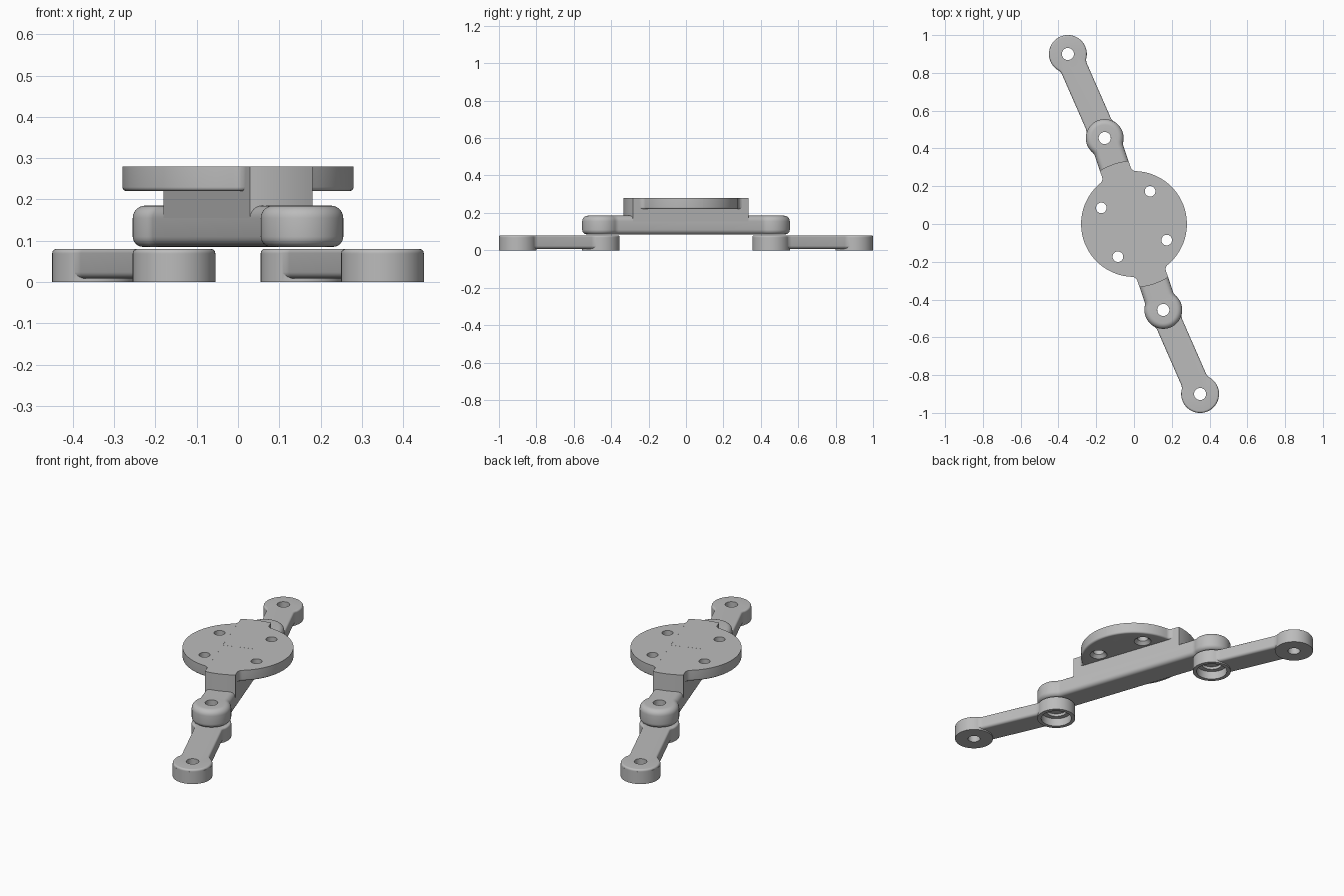
import bpy, bmesh, math
from mathutils import Matrix, Vector

cube = bpy.data.objects.get("Cube")
if cube:
    bpy.data.objects.remove(cube)

grey = bpy.data.materials.new("plain grey")
grey.use_nodes = True
colour = (0.5, 0.5, 0.5, 1)
grey.diffuse_color = colour
grey.node_tree.nodes["Principled BSDF"].inputs["Base Color"].default_value = colour

PIVOT = Vector((0.155, -0.455, 0))
TIP = Vector((0.35, -0.9, 0))
HOLE = 0.032


def arc(cx, cy, r, a, b, n):
    return [(cx + r * math.cos(a + (b - a) * i / n),
             cy + r * math.sin(a + (b - a) * i / n)) for i in range(n + 1)]


def outline(R, r, h, centre, way, start, d):
    """Discs blended by fillets r into a bar of half width h, inset by d."""
    cv = h + r
    cu = math.sqrt((R + r) ** 2 - cv ** 2)
    t = math.atan2(cv, cu)
    q = arc(0, 0, R - d, start, t, 24)
    q += arc(cu, cv, r + d, t + math.pi, 1.5 * math.pi, 8)[1:]
    q = [(centre + way * u, v) for u, v in q]
    back = q[::-1]
    return (q + [(-u, v) for u, v in back] + [(-u, -v) for u, v in q]
            + [(u, -v) for u, v in back])


def rounded(z0, z1, low, high, n=6):
    """Side profile as (inset, z) with rounded lower and upper edges."""
    quarter = [i * math.pi / 2 / n for i in range(n + 1)]
    bottom = [(low * (1 - math.sin(a)), z0 + low * (1 - math.cos(a))) for a in quarter] if low else [(0, z0)]
    top = [(high * (1 - math.cos(a)), z1 - high * (1 - math.sin(a))) for a in quarter] if high else [(0, z1)]
    return bottom + top


def loft(name, shape, profile):
    """Stack inset outlines into a closed solid."""
    bm = bmesh.new()
    rings = [[bm.verts.new((u, v, z)) for u, v in shape(d)] for d, z in profile]
    for a, b in zip(rings, rings[1:]):
        for i in range(len(a)):
            j = (i + 1) % len(a)
            bm.faces.new((a[i], a[j], b[j], b[i]))
    bm.faces.new(rings[0][::-1])
    bm.faces.new(rings[-1])
    bmesh.ops.remove_doubles(bm, verts=bm.verts, dist=1e-5)
    bmesh.ops.recalc_face_normals(bm, faces=bm.faces)
    mesh = bpy.data.meshes.new(name)
    bm.to_mesh(mesh)
    bm.free()
    mesh.materials.append(grey)
    obj = bpy.data.objects.new(name, mesh)
    bpy.context.collection.objects.link(obj)
    return obj


def post(x, y, r0, r1, z0, z1):
    ring = arc(x, y, 1, 0, 2 * math.pi, 48)[:-1]
    return loft("post", lambda d: [(x + (u - x) * d, y + (v - y) * d) for u, v in ring],
                [(r0, z0), (r1, z1)])


def combine(obj, others, operation):
    for other in others:
        mod = obj.modifiers.new("combine", "BOOLEAN")
        mod.operation, mod.solver, mod.object = operation, "EXACT", other
        bpy.context.view_layer.objects.active = obj
        bpy.ops.object.modifier_apply(modifier=mod.name)
        bpy.data.objects.remove(other)


def place(obj, middle, direction, turn=0):
    angle = math.atan2(direction.y, direction.x)
    obj.data.transform(Matrix.Rotation(turn, 4, "Z") @ Matrix.Translation(middle)
                       @ Matrix.Rotation(angle, 4, "Z"))
    bpy.ops.object.select_all(action="DESELECT")
    obj.select_set(True)
    bpy.context.view_layer.objects.active = obj
    bpy.ops.object.shade_smooth_by_angle(angle=math.radians(30))


# Central link with a rounded boss at each end
reach = PIVOT.length
link = loft("central_link",
            lambda d: outline(0.1, 0.05, 0.08, reach, -1, math.pi, d),
            rounded(0.085, 0.185, 0.025, 0.03))
combine(link, [post(s * reach, 0, HOLE, HOLE, 0, 0.3) for s in (-1, 1)], "DIFFERENCE")
place(link, Vector(), PIVOT)

# Raised block with curved ends, carrying the plate
half = math.asin(0.08 / 0.335)
ends = arc(0, 0, 0.335, -half, half, 12)
block = loft("raised_block", lambda d: ends + [(-u, -v) for u, v in ends],
             [(0, 0.155), (0, 0.2797)])
place(block, Vector(), PIVOT)

# Round plate, filleted into the block, with four countersunk holes
plate = loft("round_plate",
             lambda d: outline(0.28, 0.03, 0.08, 0, 1, math.pi / 2, d),
             rounded(0.22, 0.28, 0.01, 0))
for k in range(4):
    a = math.pi / 4 + k * math.pi / 2
    x, y = 0.193 * math.cos(a), 0.193 * math.sin(a)
    combine(plate, [post(x, y, 0.028, 0.028, 0.2, 0.3),
                    post(x, y, 0.05, 0.027, 0.215, 0.238)], "DIFFERENCE")
place(plate, Vector(), PIVOT)

# Two outer arms: bar, flat-bottomed bosses, hollow socket under the inner boss
along = TIP - PIVOT
L = along.length / 2
for name, turn in (("front_arm", 0), ("back_arm", math.pi)):
    arm = loft(name, lambda d: outline(0.1, 0.05, 0.072, L, -1, math.pi, d),
               rounded(0.008, 0.08, 0.016, 0.01))
    combine(arm, [post(s * L, 0, 0.1003, 0.1003, 0, 0.068) for s in (-1, 1)], "UNION")
    combine(arm, [post(s * L, 0, HOLE, HOLE, -0.1, 0.2) for s in (-1, 1)]
            + [post(-L, 0, 0.08, 0.08, -0.02, 0.045),
               post(-L, 0, 0.055, 0.055, -0.02, 0.06)], "DIFFERENCE")
    place(arm, (PIVOT + TIP) / 2, along, turn)
